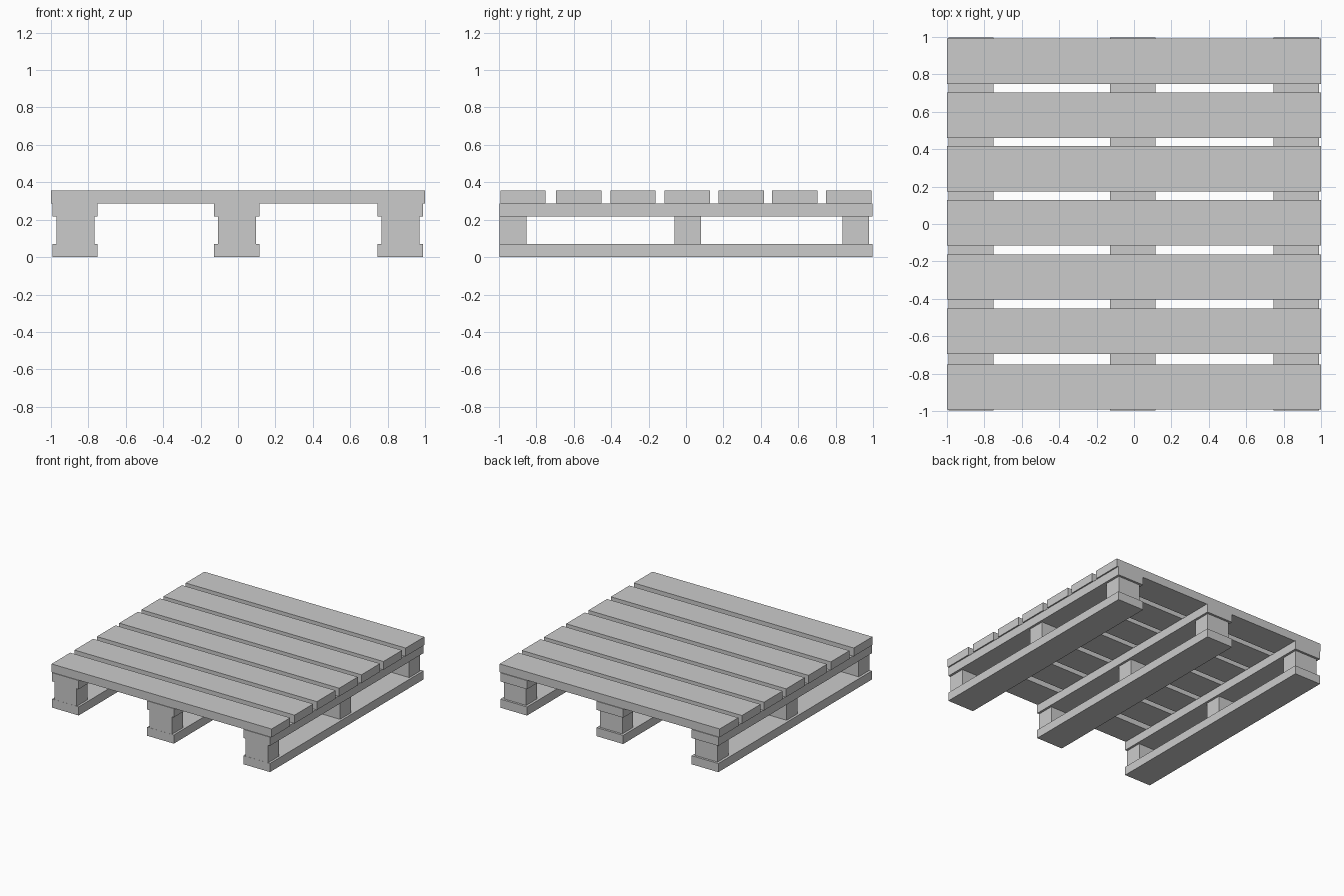
import bpy
import bmesh
from mathutils import Vector

if "Cube" in bpy.data.objects:
    bpy.data.objects.remove(bpy.data.objects["Cube"])


def box(name, x, y, z):
    """Add a box spanning the (min, max) pairs on each axis."""
    lo, hi = Vector((x[0], y[0], z[0])), Vector((x[1], y[1], z[1]))
    bm = bmesh.new()
    bmesh.ops.create_cube(bm, size=1)
    bmesh.ops.scale(bm, vec=hi - lo, verts=bm.verts)
    mesh = bpy.data.meshes.new(name)
    bm.to_mesh(mesh)
    bm.free()
    obj = bpy.data.objects.new(name, mesh)
    obj.location = (lo + hi) / 2
    bpy.context.collection.objects.link(obj)
    return obj


def span(centre, width):
    return (centre - width / 2, centre + width / 2)


# Layer heights: bottom boards, blocks, stringer boards, deck slats
Z0, Z1, Z2, Z3, Z4 = 0.0, 0.071, 0.216, 0.287, 0.355
BOARD = 0.242
LENGTH = (-0.997, 0.997)

# Three runners, each two long boards with three blocks between
for side, x in (("left", -0.871), ("middle", -0.006), ("right", 0.868)):
    box(f"{side}_bottom_board", span(x, BOARD), LENGTH, (Z0, Z1))
    box(f"{side}_stringer_board", span(x, BOARD), LENGTH, (Z2, Z3))
    for place, y in (("front", -0.925), ("centre", 0.01), ("back", 0.908)):
        box(f"{side}_{place}_block", span(x + 0.001, 0.203), span(y, 0.142), (Z1, Z2))

# Seven deck slats across the top
for i, y in enumerate((-0.871, -0.573, -0.283, 0.007, 0.295, 0.581, 0.87)):
    box(f"deck_slat_{i + 1}", (-1, 1), span(y, BOARD), (Z3, Z4))
